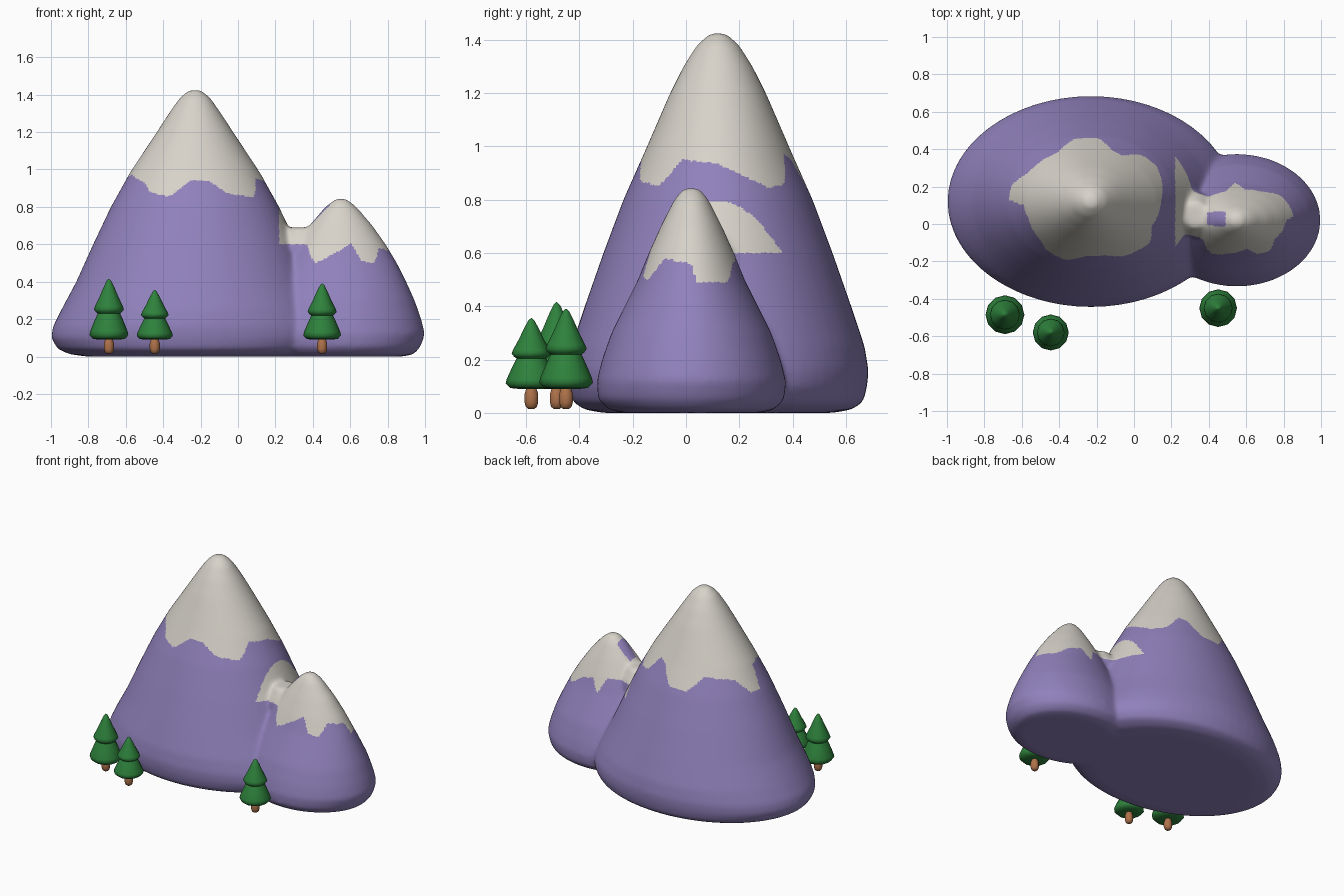
import bpy
import bmesh
from math import atan2, cos, degrees, pi, sin

default_cube = bpy.data.objects.get("Cube")
if default_cube:
    bpy.data.objects.remove(default_cube, do_unlink=True)


def make_material(name, red, green, blue):
    material = bpy.data.materials.new(name)
    material.use_nodes = True
    colour = (red, green, blue, 1)
    material.diffuse_color = colour
    material.node_tree.nodes["Principled BSDF"].inputs["Base Color"].default_value = colour
    return material


rock = make_material("purple rock", 0.28, 0.22, 0.5)
snow = make_material("grey snow", 0.68, 0.65, 0.59)
needles = make_material("green needles", 0.027, 0.22, 0.045)
bark = make_material("brown bark", 0.43, 0.17, 0.07)


def add_loft(bm, centre, rings, sides):
    """Closed stack of elliptical rings given as (height, x radius, y radius)."""
    loops = []
    for height, radius_x, radius_y in rings:
        loop = []
        for step in range(sides):
            angle = 2 * pi * step / sides
            loop.append(bm.verts.new((centre[0] + radius_x * cos(angle),
                                      centre[1] + radius_y * sin(angle),
                                      height)))
        loops.append(loop)
    for lower, upper in zip(loops, loops[1:]):
        for i in range(sides):
            j = (i + 1) % sides
            bm.faces.new((lower[i], lower[j], upper[j], upper[i]))
    bm.faces.new(list(reversed(loops[0])))
    bm.faces.new(loops[-1])


def make_object(name, bm, materials):
    mesh = bpy.data.meshes.new(name)
    bm.to_mesh(mesh)
    bm.free()
    obj = bpy.data.objects.new(name, mesh)
    bpy.context.collection.objects.link(obj)
    for material in materials:
        mesh.materials.append(material)
    return obj


def select_only(obj):
    bpy.ops.object.select_all(action="DESELECT")
    obj.select_set(True)
    bpy.context.view_layer.objects.active = obj


# Mountain: two lofted peaks and a saddle fused into one smooth body
MAIN = (-0.23, 0.12)
SIDE = (0.55, 0.02)
main_rings = [
    (0, 0.58, 0.43), (0.012, 0.67, 0.5), (0.04, 0.735, 0.545), (0.1, 0.77, 0.56),
    (0.16, 0.76, 0.565), (0.25, 0.715, 0.55), (0.4, 0.635, 0.5), (0.6, 0.545, 0.43),
    (0.8, 0.45, 0.355), (0.98, 0.35, 0.275), (1.2, 0.205, 0.18), (1.3, 0.14, 0.13),
    (1.38, 0.085, 0.08), (1.425, 0.035, 0.03)]
side_rings = [
    (0, 0.33, 0.26), (0.012, 0.39, 0.31), (0.05, 0.425, 0.35), (0.12, 0.45, 0.355),
    (0.2, 0.43, 0.335), (0.3, 0.395, 0.3), (0.4, 0.35, 0.25), (0.5, 0.3, 0.2),
    (0.6, 0.24, 0.16), (0.7, 0.17, 0.115), (0.8, 0.085, 0.065), (0.845, 0.03, 0.03)]
saddle_rings = [(0.3, 0.1, 0.12), (0.6, 0.1, 0.12), (0.69, 0.06, 0.07)]

body = bmesh.new()
add_loft(body, MAIN, main_rings, 64)
add_loft(body, SIDE, side_rings, 64)
add_loft(body, (0.33, 0.05), saddle_rings, 32)
mountain = make_object("mountain", body, (rock, snow))
select_only(mountain)
fuse = mountain.modifiers.new("fuse", "REMESH")
fuse.mode = "VOXEL"
fuse.voxel_size = 0.011
soften = mountain.modifiers.new("soften", "SMOOTH")
soften.factor = 0.5
soften.iterations = 25
for modifier_name in ("fuse", "soften"):
    bpy.ops.object.modifier_apply(modifier=modifier_name)

# Snow lines: (angle around the peak, lowest snow height)
main_line = [
    (0, 0.935), (35, 0.845), (50, 0.86), (62, 0.97), (72, 0.95), (85, 0.83), (102, 0.83),
    (118, 0.93), (150, 0.91), (165, 0.82), (178, 0.82), (184, 0.96), (200, 0.97),
    (225, 0.93), (234, 0.88), (251, 0.855), (266, 0.94), (281, 0.94), (296, 0.87),
    (318, 0.85), (332, 0.95), (360, 0.935)]
side_line = [
    (0, 0.56), (6, 0.49), (40, 0.49), (60, 0.56), (80, 0.58), (92, 0.5), (105, 0.6),
    (180, 0.6), (220, 0.6), (242, 0.5), (270, 0.57), (285, 0.61), (293, 0.51),
    (307, 0.5), (325, 0.58), (360, 0.56)]


def snow_height(line, centre, squash, point):
    angle = degrees(atan2((point.y - centre[1]) / squash, point.x - centre[0])) % 360
    for (start, low), (end, high) in zip(line, line[1:]):
        if start <= angle <= end:
            return low + (high - low) * (angle - start) / (end - start)
    return line[0][1]


def is_snow(point):
    if point.x < 0.22:
        return point.z > snow_height(main_line, MAIN, 0.78, point)
    bare_patch = 0.39 < point.x < 0.49 and -0.01 < point.y < 0.065
    return not bare_patch and point.z > snow_height(side_line, SIDE, 0.7, point)


for face in mountain.data.polygons:
    face.material_index = 1 if is_snow(face.center) else 0
bpy.ops.object.shade_smooth()

# Trees: two-tier foliage on a rounded trunk
foliage_profile = [
    (0.09, 0.05), (0.094, 0.085), (0.115, 0.104), (0.135, 0.1), (0.19, 0.078),
    (0.23, 0.06), (0.238, 0.07), (0.252, 0.08), (0.27, 0.074), (0.32, 0.05),
    (0.37, 0.029), (0.405, 0.012), (0.415, 0.002)]
trunk_profile = [(0.015, 0.012), (0.023, 0.022), (0.04, 0.027), (0.07, 0.027), (0.092, 0.02)]


def make_part(name, place, profile, material, sides):
    bm = bmesh.new()
    add_loft(bm, place, [(z, r, r) for z, r in profile], sides)
    part = make_object(name, bm, (material,))
    select_only(part)
    bpy.ops.object.shade_smooth_by_angle(angle=pi / 3)


trees = {"left_end": (-0.69, -0.485, 0.415),
         "front": (-0.445, -0.58, 0.355),
         "right_end": (0.45, -0.45, 0.39)}
for label, (x, y, top) in trees.items():
    base = foliage_profile[0][0]
    stretch = (top - base) / (foliage_profile[-1][0] - base)
    width = 0.6 + 0.4 * stretch
    foliage = [(base + (z - base) * stretch, r * width) for z, r in foliage_profile]
    make_part(label + "_tree_foliage", (x, y), foliage, needles, 12)
    make_part(label + "_tree_trunk", (x, y), trunk_profile, bark, 10)
